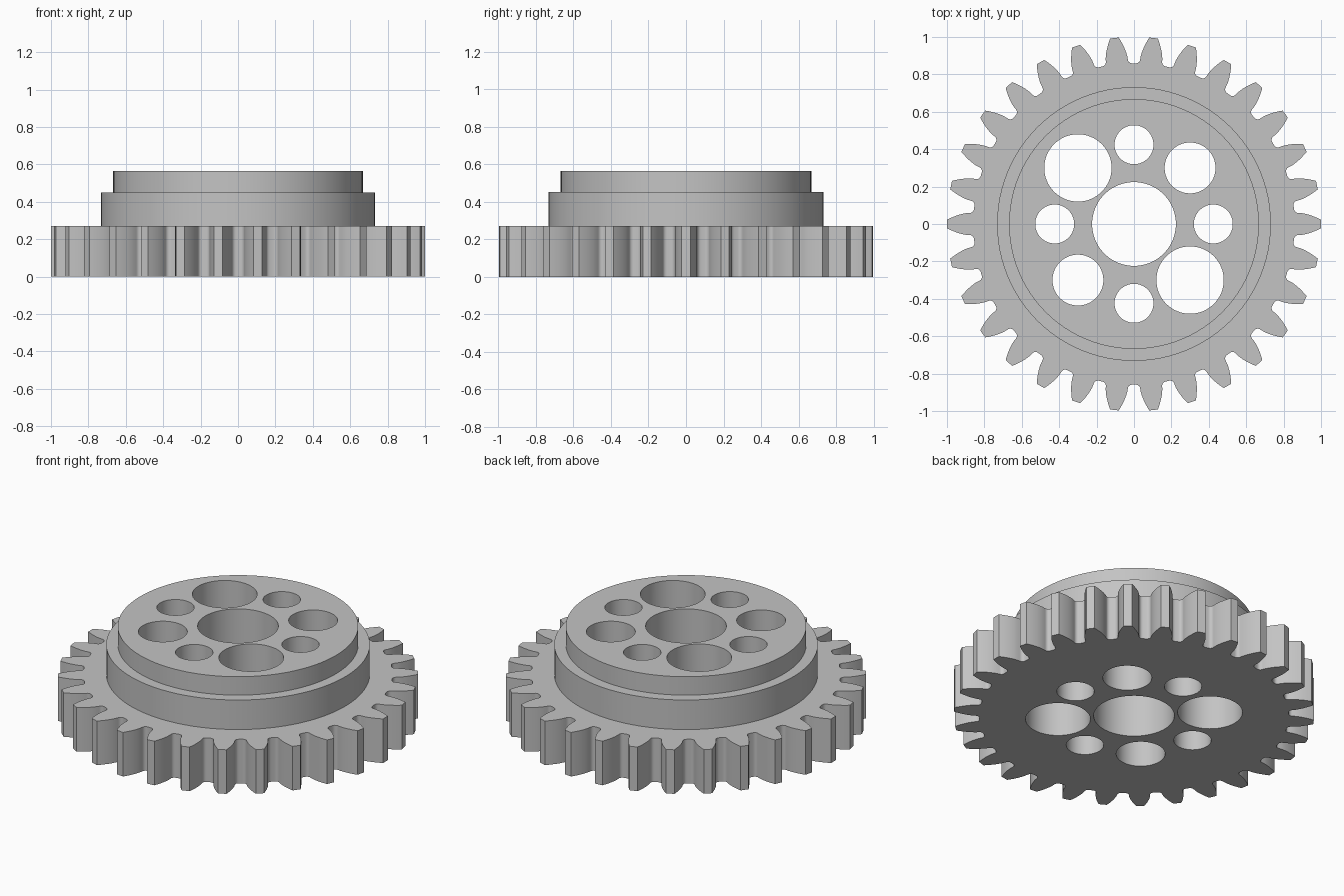
import bpy
import bmesh
from math import pi, sin, cos, tan, acos, radians

if "Cube" in bpy.data.objects:
    bpy.data.objects.remove(bpy.data.objects["Cube"], do_unlink=True)

# Main dimensions
TEETH = 30
TIP = 1.0
PITCH = TIP * TEETH / (TEETH + 2)
ROOT = 0.859
BASE = PITCH * cos(radians(20))
GEAR_TOP, COLLAR_TOP, HUB_TOP = 0.27, 0.451, 0.564

grey = bpy.data.materials.new("plain grey")
grey.use_nodes = True
colour = (0.55, 0.55, 0.55, 1)
grey.diffuse_color = colour
grey.node_tree.nodes["Principled BSDF"].inputs["Base Color"].default_value = colour


def prism(name, outlines, z0, z1):
    """Solid made by extruding closed outlines from z0 up to z1."""
    bm = bmesh.new()
    for outline in outlines:
        low = [bm.verts.new((x, y, z0)) for x, y in outline]
        high = [bm.verts.new((x, y, z1)) for x, y in outline]
        bm.faces.new(low[::-1])
        bm.faces.new(high)
        for i in range(len(low)):
            bm.faces.new((low[i - 1], low[i], high[i], high[i - 1]))
    mesh = bpy.data.meshes.new(name)
    bm.to_mesh(mesh)
    bm.free()
    mesh.materials.append(grey)
    obj = bpy.data.objects.new(name, mesh)
    bpy.context.collection.objects.link(obj)
    return obj


def circle(radius, cx=0, cy=0, sides=96):
    return [(cx + radius * cos(2 * pi * i / sides), cy + radius * sin(2 * pi * i / sides))
            for i in range(sides)]


def involute(angle):
    return tan(angle) - angle


def half_tooth():
    """Radius and half angle along one flank, root to tip."""
    base_angle = pi / (2 * TEETH) + involute(radians(20))
    root_angle = pi / TEETH - 0.012
    flank = []
    for i in range(5, 0, -1):
        t = i / 5 * pi / 2
        flank.append((BASE - (BASE - ROOT) * sin(t),
                      root_angle - (root_angle - base_angle) * cos(t)))
    for i in range(8):
        r = BASE + (TIP - BASE) * i / 7
        flank.append((r, base_angle - involute(acos(min(1, BASE / r)))))
    return flank


def gear_outline():
    flank = half_tooth()
    tooth = [(r, -a) for r, a in flank] + [(r, a) for r, a in reversed(flank)]
    return [(r * cos(a + 2 * pi * k / TEETH), r * sin(a + 2 * pi * k / TEETH))
            for k in range(TEETH) for r, a in tooth]


def combine(body, other, operation):
    mod = body.modifiers.new(other.name, 'BOOLEAN')
    mod.operation = operation
    mod.solver = 'EXACT'
    mod.object = other
    bpy.context.view_layer.objects.active = body
    bpy.ops.object.modifier_apply(modifier=mod.name)
    bpy.data.objects.remove(other, do_unlink=True)


# Toothed wheel with a stepped hub on top
gear = prism("gear_wheel", [gear_outline()], 0, GEAR_TOP)
combine(gear, prism("collar", [circle(0.732)], 0.1, COLLAR_TOP), 'UNION')
combine(gear, prism("hub_step", [circle(0.668)], 0.2, HUB_TOP), 'UNION')

# Central bore and the ring of eight holes, all cut right through
holes = [circle(0.224)]
ring_radii = [0.104, 0.136, 0.104, 0.18, 0.104, 0.136, 0.104, 0.18]
for k, radius in enumerate(ring_radii):
    a = k * pi / 4
    holes.append(circle(radius, 0.424 * cos(a), 0.424 * sin(a), 64))
cutter = prism("hole_cutter", holes, -0.1, HUB_TOP + 0.1)
cutter.hide_render = True
combine(gear, cutter, 'DIFFERENCE')

# Smooth round walls, sharp rims
bpy.ops.object.select_all(action='DESELECT')
gear.select_set(True)
bpy.context.view_layer.objects.active = gear
bpy.ops.object.shade_smooth_by_angle(angle=radians(30))
